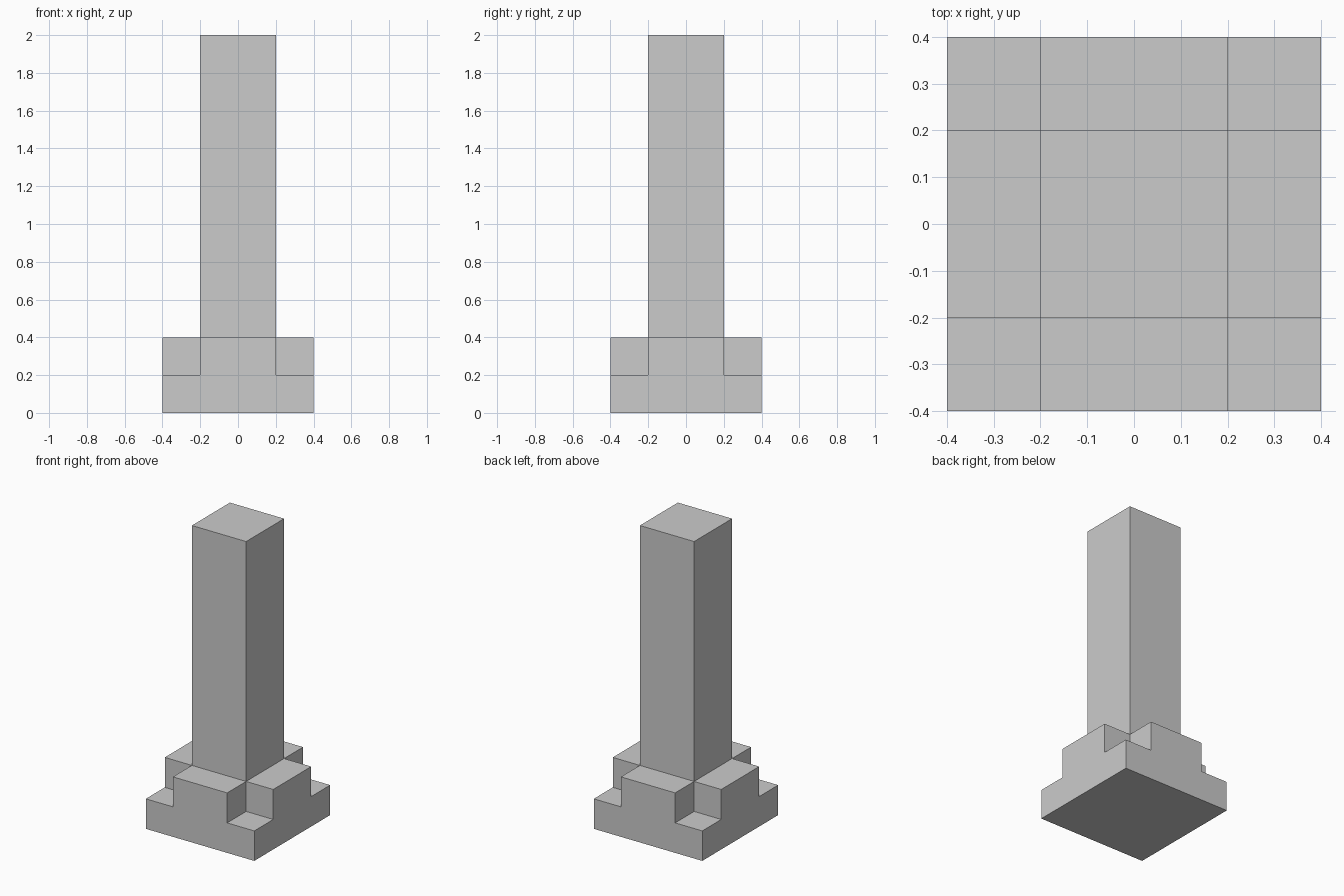
import bpy, bmesh
from mathutils import Vector

if "Cube" in bpy.data.objects:
    bpy.data.objects.remove(bpy.data.objects["Cube"])

HALF, CORE = 0.4, 0.2
BASE_H, STEP_H, TOP = 0.2, 0.4, 2.0

bm = bmesh.new()

# Square base slab
bmesh.ops.create_cube(bm, size=1)
bmesh.ops.scale(bm, vec=(2 * HALF, 2 * HALF, BASE_H), verts=bm.verts)
bmesh.ops.translate(bm, vec=(0, 0, BASE_H / 2), verts=bm.verts)

# Cut lines of the pillar's footprint
for axis in (Vector((1, 0, 0)), Vector((0, 1, 0))):
    for side in (-1, 1):
        bmesh.ops.bisect_plane(bm, geom=bm.verts[:] + bm.edges[:] + bm.faces[:],
                               plane_co=axis * CORE * side, plane_no=axis)


def raise_faces(z, new_z, inside):
    """Extrude the upward faces at height z whose centre passes the test."""
    bm.normal_update()
    faces = [f for f in bm.faces if f.normal.z > 0.9
             and abs(f.calc_center_median().z - z) < 1e-4
             and inside(f.calc_center_median())]
    new = bmesh.ops.extrude_face_region(bm, geom=faces)["geom"]
    verts = [g for g in new if isinstance(g, bmesh.types.BMVert)]
    bmesh.ops.translate(bm, vec=(0, 0, new_z - z), verts=verts)
    bmesh.ops.delete(bm, geom=[f for f in faces if f.is_valid], context='FACES')


# Cross-shaped step, then the tall pillar
raise_faces(BASE_H, STEP_H, lambda c: min(abs(c.x), abs(c.y)) < CORE)
raise_faces(STEP_H, TOP, lambda c: max(abs(c.x), abs(c.y)) < CORE)

# Merge coplanar faces
bmesh.ops.dissolve_limit(bm, angle_limit=0.01, verts=bm.verts, edges=bm.edges)
bmesh.ops.recalc_face_normals(bm, faces=bm.faces)

mesh = bpy.data.meshes.new("pillar_on_stepped_base")
bm.to_mesh(mesh)
bm.free()
bpy.context.collection.objects.link(bpy.data.objects.new("pillar_on_stepped_base", mesh))
